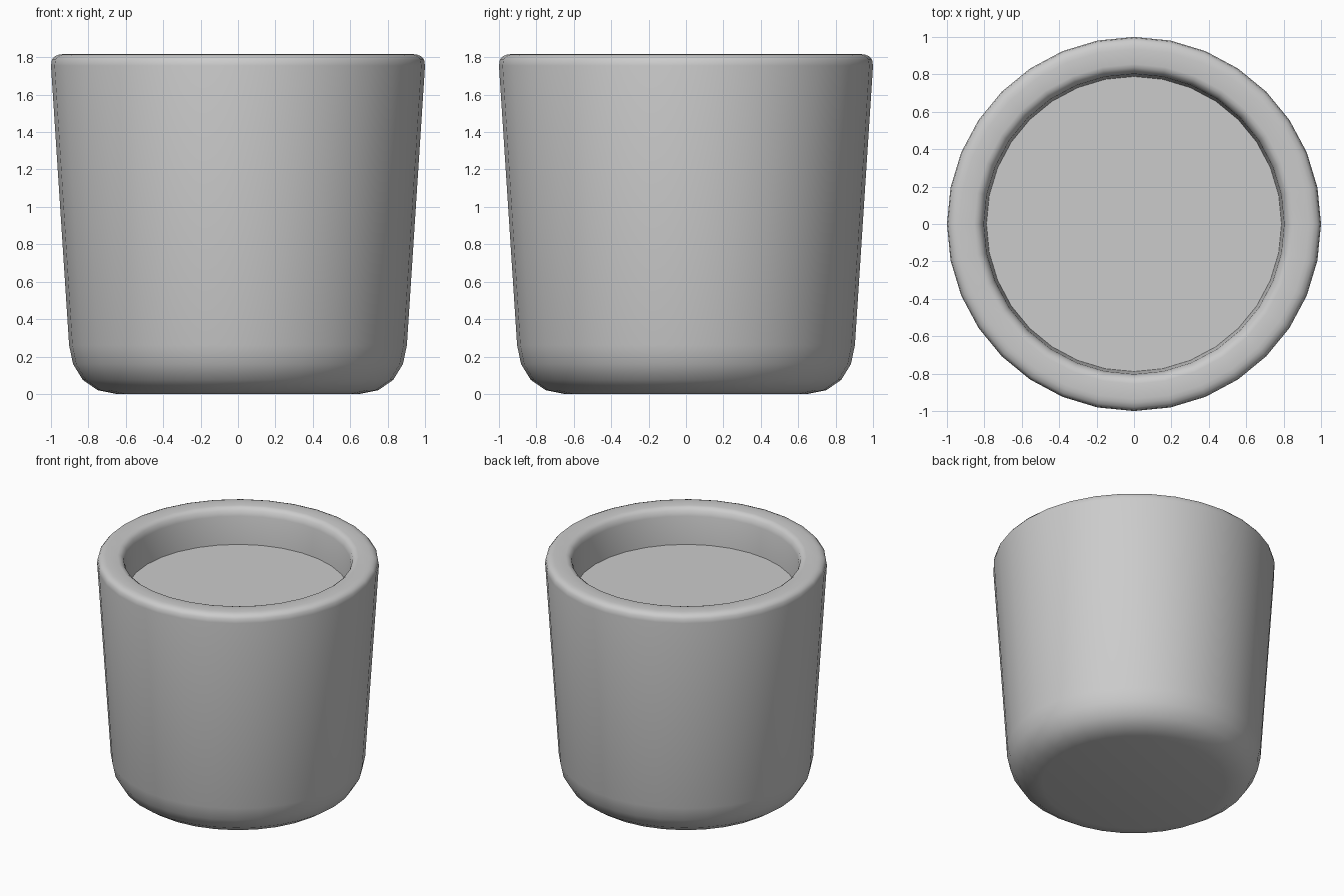
import bpy, bmesh
from math import cos, sin, pi, radians

if "Cube" in bpy.data.objects:
    bpy.data.objects.remove(bpy.data.objects["Cube"])

SIDES = 32


def lathe(name, profile, angle):
    """Revolve (radius, z) points around z; radius 0 becomes a pole."""
    bm = bmesh.new()
    rings = []
    for r, z in profile:
        if r == 0:
            rings.append([bm.verts.new((0, 0, z))] * SIDES)
        else:
            rings.append([bm.verts.new((r * cos(2 * pi * i / SIDES), r * sin(2 * pi * i / SIDES), z))
                          for i in range(SIDES)])
    for a, b in zip(rings, rings[1:]):
        for i in range(SIDES):
            j = (i + 1) % SIDES
            bm.faces.new(list(dict.fromkeys((a[i], a[j], b[j], b[i]))))
    mesh = bpy.data.meshes.new(name)
    bm.to_mesh(mesh)
    bm.free()
    obj = bpy.data.objects.new(name, mesh)
    bpy.context.collection.objects.link(obj)
    bpy.ops.object.select_all(action='DESELECT')
    obj.select_set(True)
    bpy.context.view_layer.objects.active = obj
    bpy.ops.object.shade_smooth_by_angle(angle=radians(angle))
    return obj


# Tapered pot: rounded foot, rolled rim, inner wall down to the soil
lathe("pot", [(0, 0), (0.65, 0), (0.75, 0.02), (0.83, 0.075), (0.882, 0.16), (0.903, 0.26),
              (1.0, 1.755), (0.995, 1.787), (0.98, 1.805), (0.957, 1.814), (0.935, 1.817),
              (0.855, 1.817), (0.836, 1.812), (0.815, 1.795), (0.803, 1.755),
              (0.788, 1.53)], 40)

# Flat soil disc filling the pot
lathe("soil", [(0.79, 1.54), (0, 1.54)], 30)
